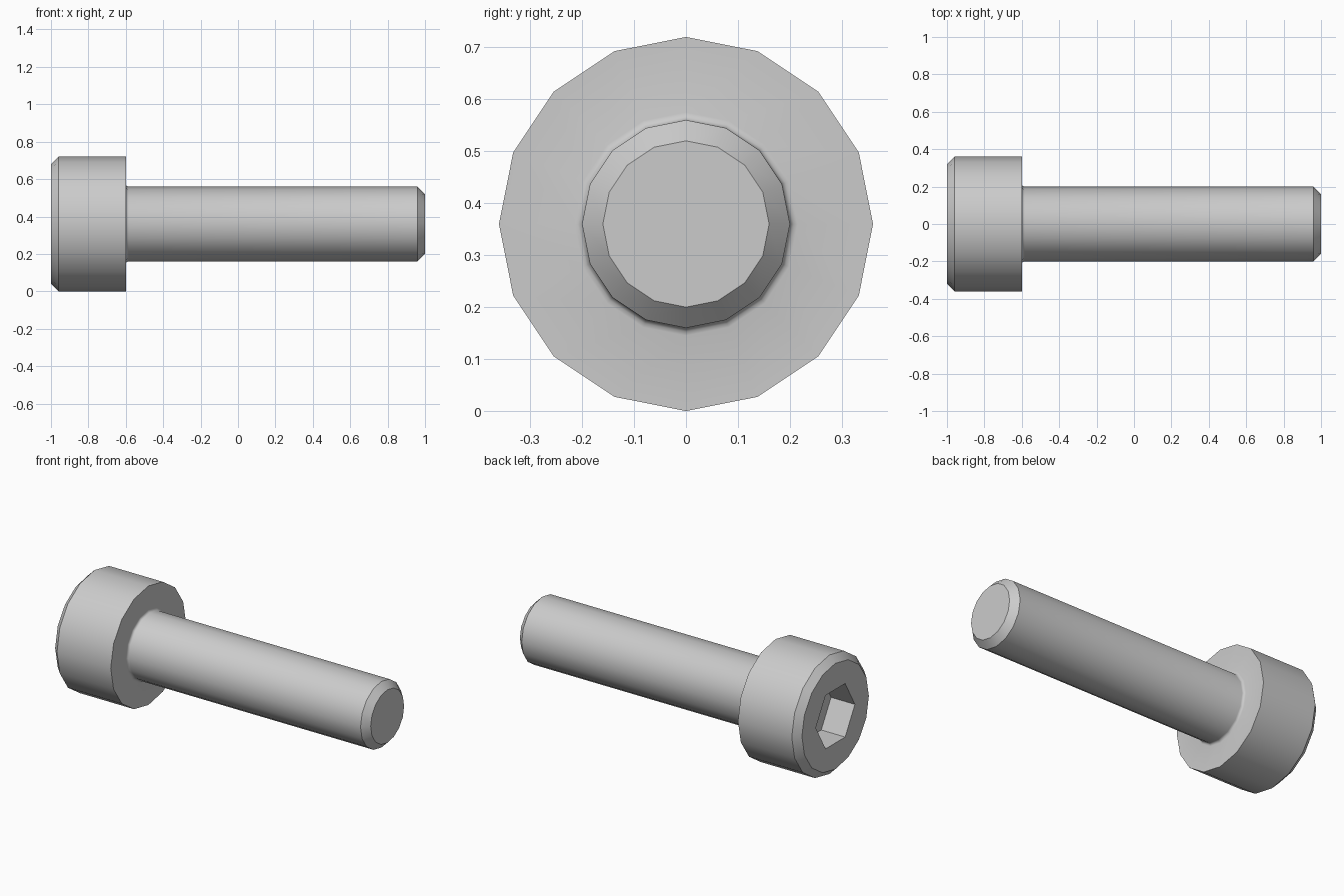
import bpy, bmesh
from math import sin, cos, pi

SIDES = 16
AXIS_Z = 0.36

cube = bpy.data.objects.get("Cube")
if cube:
    bpy.data.objects.remove(cube, do_unlink=True)

steel = bpy.data.materials.new("steel_grey")
steel.use_nodes = True
GREY = (0.6, 0.6, 0.6, 1.0)
steel.diffuse_color = GREY
steel.node_tree.nodes["Principled BSDF"].inputs["Base Color"].default_value = GREY


def ring(bm, x, radius, sides):
    """Regular polygon around the bolt axis, with a corner on the y axis."""
    angles = [2 * pi * i / sides for i in range(sides)]
    return [bm.verts.new((x, radius * cos(a), AXIS_Z + radius * sin(a))) for a in angles]


def bridge(bm, a, b):
    n = len(a)
    for i in range(n):
        j = (i + 1) % n
        bm.faces.new((a[i], a[j], b[j], b[i]))


def loop_edges(bm, verts):
    n = len(verts)
    return [bm.edges.get((verts[i], verts[(i + 1) % n])) for i in range(n)]


bm = bmesh.new()

# Head, neck fillet, shank and chamfered tip as one turned profile (x, radius)
FILLET = 0.015
profile = [(-1.0, 0.32), (-0.96, 0.36), (-0.6, 0.36)]
for k in range(4):
    t = k * pi / 6
    profile.append((-0.6 + FILLET * (1 - cos(t)), 0.2 + FILLET * (1 - sin(t))))
profile += [(0.96, 0.2), (1.0, 0.16)]

rings = [ring(bm, x, r, SIDES) for x, r in profile]
for a, b in zip(rings, rings[1:]):
    bridge(bm, a, b)
bm.faces.new(rings[-1])

# Hexagonal socket sunk into the head
rim = ring(bm, -1.0, 0.187, 6)
floor = ring(bm, -0.84, 0.187, 6)
bridge(bm, rim, floor)
bm.faces.new(floor)

# Flat face between the socket rim and the head chamfer
bmesh.ops.triangle_fill(bm, use_beauty=True,
                        edges=loop_edges(bm, rings[0]) + loop_edges(bm, rim))
bmesh.ops.recalc_face_normals(bm, faces=bm.faces)

mesh = bpy.data.meshes.new("socket_bolt")
bm.to_mesh(mesh)
bm.free()
mesh.materials.append(steel)
bolt = bpy.data.objects.new("socket_bolt", mesh)
bpy.context.collection.objects.link(bolt)

# Smooth turned surfaces, crisp chamfers and socket
bpy.ops.object.select_all(action='DESELECT')
bolt.select_set(True)
bpy.context.view_layer.objects.active = bolt
bpy.ops.object.shade_smooth_by_angle(angle=pi * 0.2)
